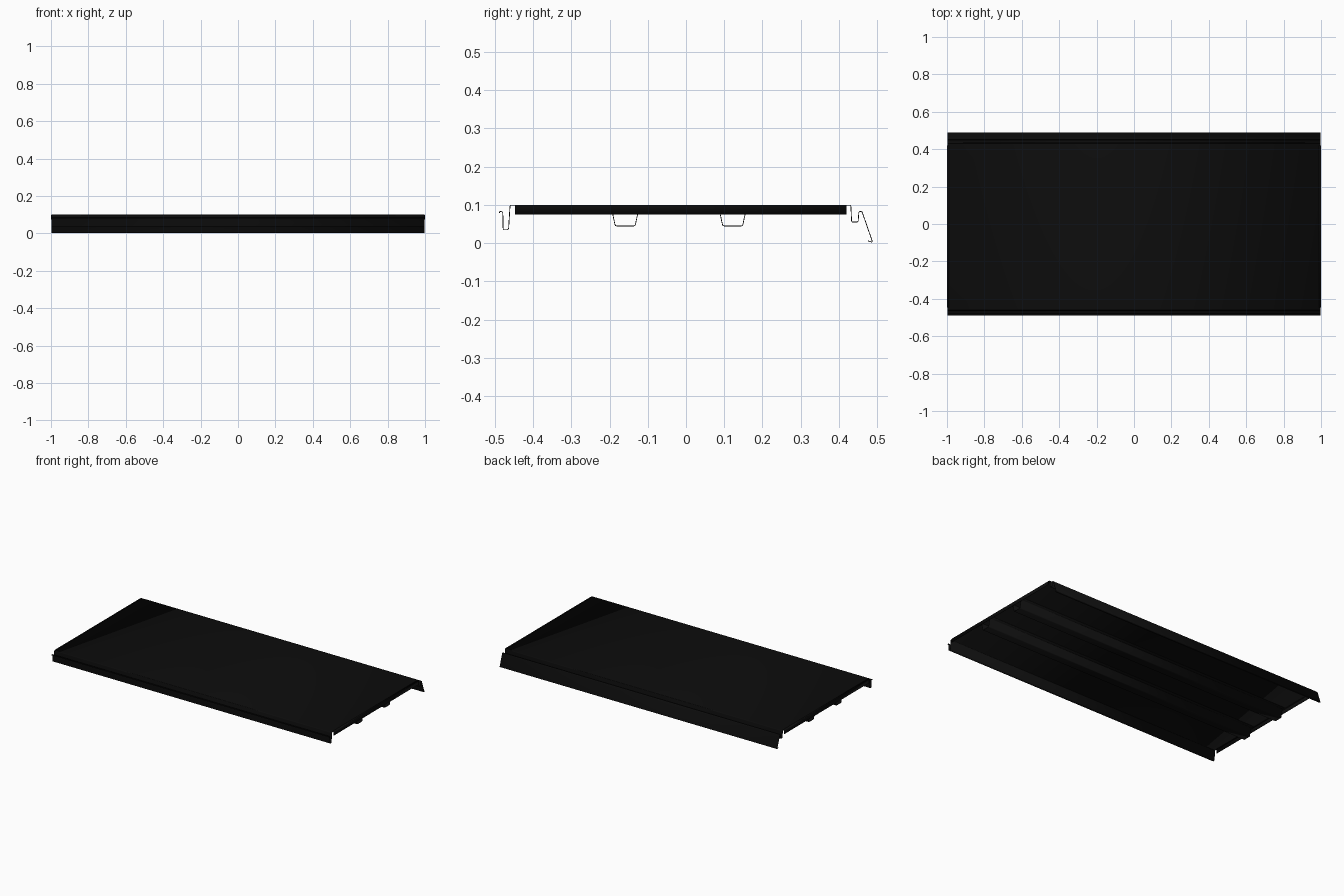
import bpy
from mathutils import Vector

if "Cube" in bpy.data.objects:
    bpy.data.objects.remove(bpy.data.objects["Cube"])

T = 0.002  # sheet thickness
mat = bpy.data.materials.new("black_metal")
mat.diffuse_color = (0.004, 0.004, 0.004, 1)
mat.use_nodes = True
mat.node_tree.nodes["Principled BSDF"].inputs["Base Color"].default_value = mat.diffuse_color


def fillet(pts, r, n=4):
    """Round every inner corner of an open polyline."""
    p = [Vector(q) for q in pts]
    out = [p[0]]
    for a, b, c in zip(p, p[1:], p[2:]):
        d0, d1 = a - b, c - b
        k = min(r, d0.length * 0.48, d1.length * 0.48)
        s, e = b + d0.normalized() * k, b + d1.normalized() * k
        for i in range(n + 1):
            t = i / n
            out.append(s * (1 - t) ** 2 + b * 2 * t * (1 - t) + e * t * t)
    return out + [p[-1]]


def sheet(name, pts, lo, hi, axis, r=0.004):
    """Sweep a rounded profile along x or y and give it sheet thickness."""
    prof = fillet(pts, r)
    verts = []
    for s in (lo, hi):
        verts += [(s, u, z) if axis == 'x' else (u, s, z) for u, z in prof]
    n = len(prof)
    faces = [(i, i + 1, n + i + 1, n + i) for i in range(n - 1)]
    me = bpy.data.meshes.new(name)
    me.from_pydata(verts, [], faces)
    me.materials.append(mat)
    ob = bpy.data.objects.new(name, me)
    bpy.context.collection.objects.link(ob)
    mod = ob.modifiers.new("thickness", 'SOLIDIFY')
    mod.thickness, mod.offset = T, 0
    bpy.context.view_layer.objects.active = ob
    ob.select_set(True)
    bpy.ops.object.shade_smooth_by_angle(angle=0.6)
    ob.select_set(False)
    return ob


# Main panel: front channel hook, flat top, back channel with sloping skirt
sheet("panel_sheet", [
    (-0.488, 0.079), (-0.487, 0.083), (-0.479, 0.082), (-0.478, 0.035),
    (-0.464, 0.035), (-0.460, 0.099), (0.431, 0.099), (0.433, 0.055),
    (0.450, 0.055), (0.452, 0.083), (0.460, 0.083), (0.488, 0.002),
    (0.476, 0.006)], -0.996, 0.996, 'x')

# Folded-down flanges at both ends
for side, s in (("right", 1), ("left", -1)):
    sheet(side + "_end_flange",
          [(s * 0.99, 0.099), (s * 0.999, 0.099), (s * 0.999, 0.075)],
          -0.447, 0.42, 'y', 0.003)

# Hat-shaped stiffening ribs underneath
for label, c in (("front", -0.159), ("back", 0.122)):
    sheet(label + "_stiffener",
          [(c - 0.058, 0.097), (c - 0.037, 0.097), (c - 0.026, 0.045),
           (c + 0.026, 0.045), (c + 0.037, 0.097), (c + 0.058, 0.097)],
          -0.985, 0.985, 'x')
